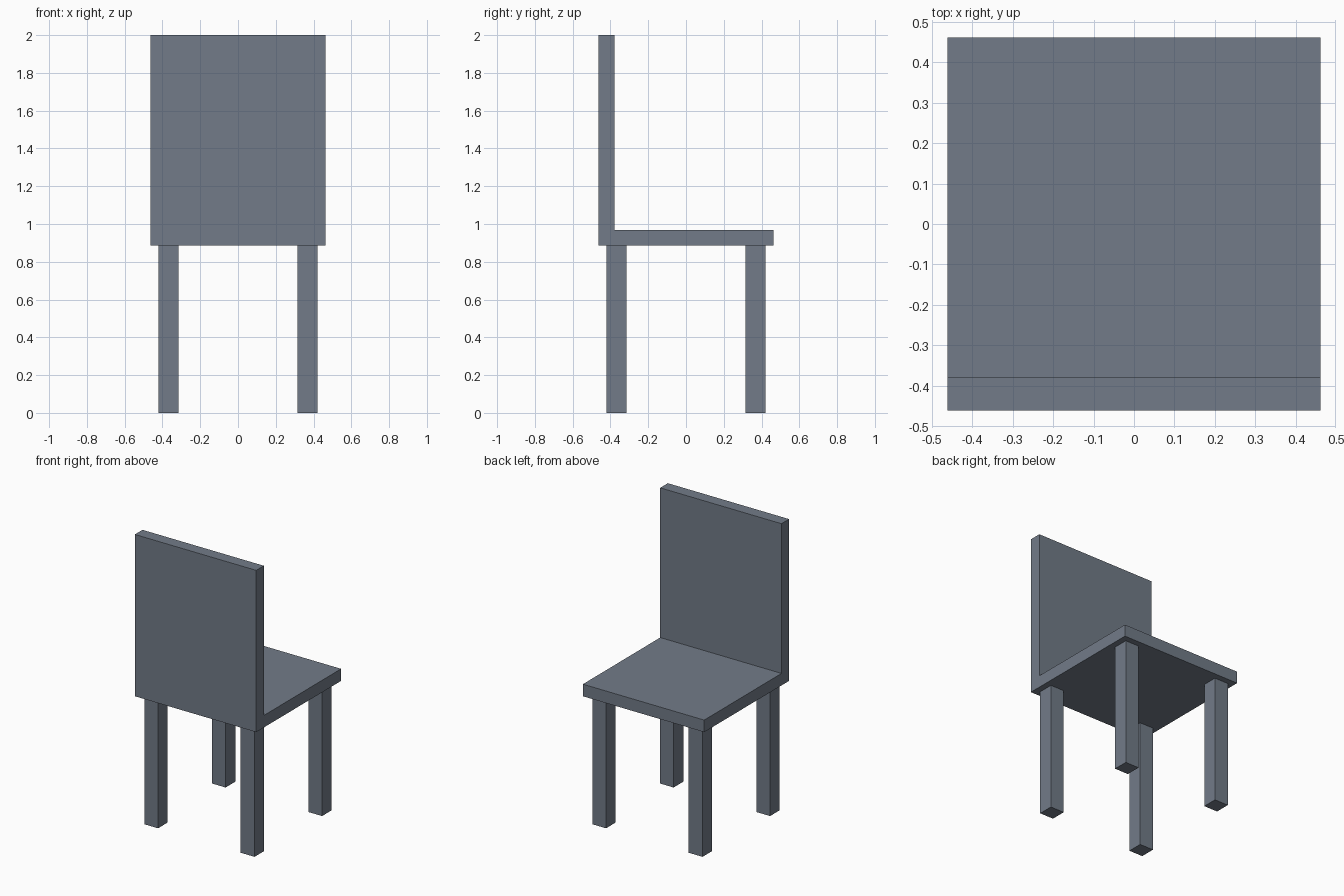
import bpy
import bmesh

if "Cube" in bpy.data.objects:
    bpy.data.objects.remove(bpy.data.objects["Cube"])

HALF = 0.462      # half width and depth of the seat
SEAT_Z = 0.886    # underside of the seat
THICK = 0.083     # panel thickness
LEG_IN, LEG_OUT = 0.315, 0.42

# Slate blue-grey for the whole chair
slate = bpy.data.materials.new("slate")
slate.diffuse_color = (0.168, 0.198, 0.246, 1.0)
slate.use_nodes = True
slate.node_tree.nodes["Principled BSDF"].inputs["Base Color"].default_value = slate.diffuse_color


def extrude(name, profile, direction):
    """Closed solid made by sweeping a flat profile along a vector."""
    bm = bmesh.new()
    face = bm.faces.new([bm.verts.new(p) for p in profile])
    swept = bmesh.ops.extrude_face_region(bm, geom=[face], use_keep_orig=True)
    verts = [g for g in swept["geom"] if isinstance(g, bmesh.types.BMVert)]
    bmesh.ops.translate(bm, verts=verts, vec=direction)
    bmesh.ops.recalc_face_normals(bm, faces=bm.faces)
    mesh = bpy.data.meshes.new(name)
    bm.to_mesh(mesh)
    bm.free()
    mesh.materials.append(slate)
    obj = bpy.data.objects.new(name, mesh)
    bpy.context.collection.objects.link(obj)
    return obj


# Seat and backrest: one L-shaped side profile swept across the width
inner_y, seat_top = -HALF + THICK, SEAT_Z + THICK
side = [(-HALF, SEAT_Z), (HALF, SEAT_Z), (HALF, seat_top),
        (inner_y, seat_top), (inner_y, 2.0), (-HALF, 2.0)]
extrude("seat_and_backrest", [(-HALF, y, z) for y, z in side], (2 * HALF, 0, 0))

# Four square legs
for sy, end in ((-1, "front"), (1, "back")):
    for sx, hand in ((-1, "left"), (1, "right")):
        square = [(sx * a, sy * b, 0) for a, b in
                  ((LEG_IN, LEG_IN), (LEG_OUT, LEG_IN),
                   (LEG_OUT, LEG_OUT), (LEG_IN, LEG_OUT))]
        extrude(f"{end}_{hand}_leg", square, (0, 0, SEAT_Z))
